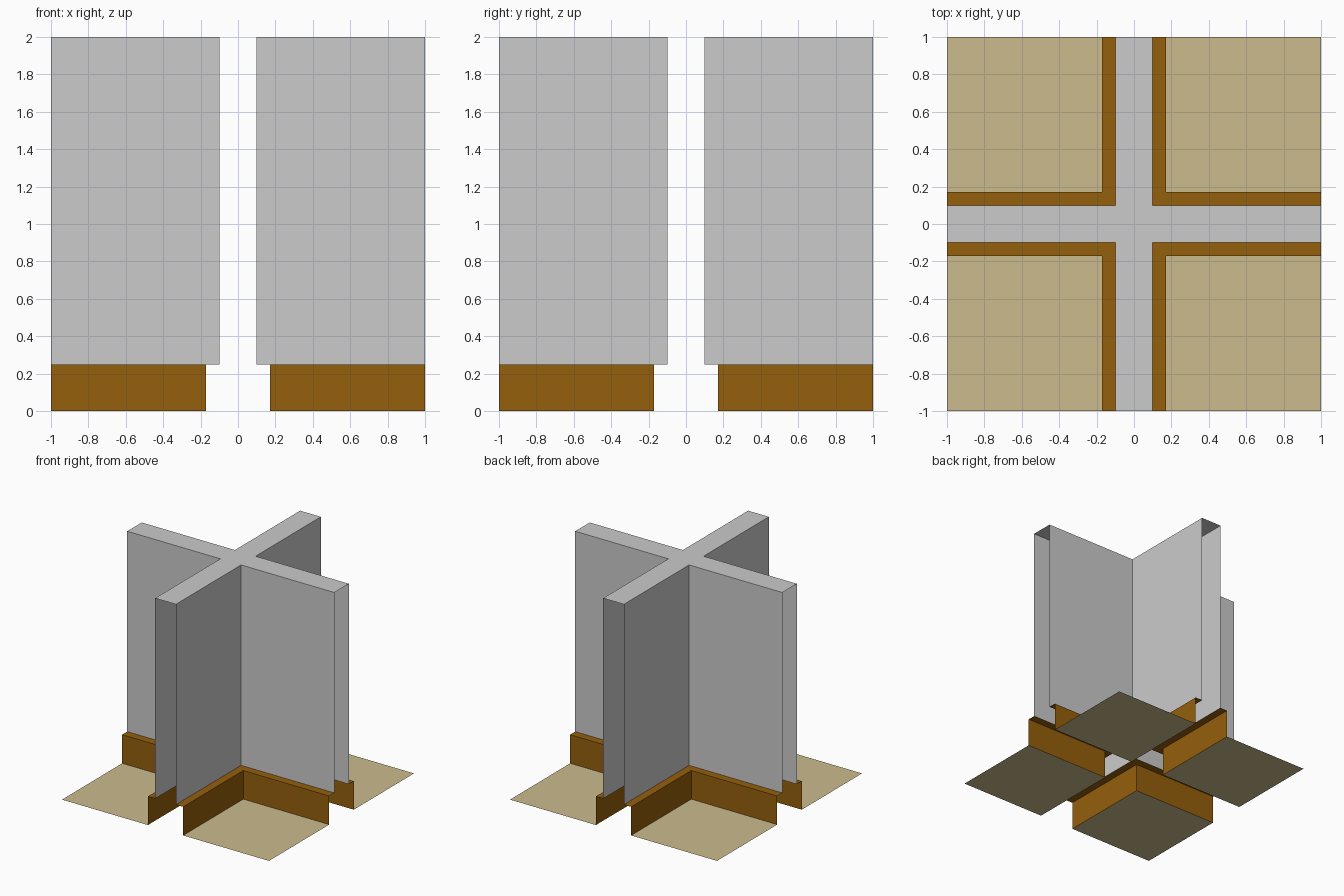
import bpy
import bmesh
from mathutils import Vector

if "Cube" in bpy.data.objects:
    bpy.data.objects.remove(bpy.data.objects["Cube"])

WALL, BASE, EDGE = 0.10, 0.17, 1.0   # wall offset, skirting offset, outer limit
SKIRT_H, TOP = 0.25, 2.0


def material(name, rgb):
    m = bpy.data.materials.new(name)
    m.diffuse_color = (*rgb, 1)
    m.use_nodes = True
    m.node_tree.nodes["Principled BSDF"].inputs["Base Color"].default_value = m.diffuse_color
    return m


grey = material("wall grey", (0.597, 0.597, 0.597))
brown = material("skirting brown", (0.300, 0.115, 0.0037))
sand = material("floor sand", (0.605, 0.497, 0.267))


def build(name, mat, polys):
    """polys: list of (points, outward direction)."""
    bm = bmesh.new()
    for pts, out in polys:
        f = bm.faces.new([bm.verts.new(p) for p in pts])
        f.normal_update()
        if f.normal.dot(Vector(out)) < 0:
            f.normal_flip()
    bmesh.ops.remove_doubles(bm, verts=bm.verts, dist=1e-5)
    me = bpy.data.meshes.new(name)
    bm.to_mesh(me)
    bm.free()
    me.materials.append(mat)
    ob = bpy.data.objects.new(name, me)
    bpy.context.collection.objects.link(ob)


def corner(sx, sy, d, z0, z1):
    """Two upright sheets meeting at an inside corner, facing the room."""
    a, b, c = (sx * EDGE, sy * d), (sx * d, sy * d), (sx * d, sy * EDGE)
    return [([(*p, z0), (*q, z0), (*q, z1), (*p, z1)], out)
            for p, q, out in ((a, b, (0, sy, 0)), (b, c, (sx, 0, 0)))]


# Four rooms: walls, skirting with a ledge on top, and floor
for sx, sy, label in ((1, -1, "front_right"), (-1, -1, "front_left"),
                      (1, 1, "back_right"), (-1, 1, "back_left")):
    build("wall_" + label, grey, corner(sx, sy, WALL, SKIRT_H, TOP))

    ledge = [(EDGE, WALL), (WALL, WALL), (WALL, EDGE),
             (BASE, EDGE), (BASE, BASE), (EDGE, BASE)]
    ledge_parts = [[ledge[i] for i in (0, 1, 4, 5)], [ledge[i] for i in (1, 2, 3, 4)]]
    build("skirting_" + label, brown, corner(sx, sy, BASE, 0, SKIRT_H) +
          [([(sx * x, sy * y, SKIRT_H) for x, y in part], (0, 0, 1))
           for part in ledge_parts])

    floor = [(BASE, BASE), (EDGE, BASE), (EDGE, EDGE), (BASE, EDGE)]
    build("floor_" + label, sand,
          [([(sx * x, sy * y, 0) for x, y in floor], (0, 0, 1))])

# Cross-shaped cap along the wall tops: centre square and four arms
W, E = WALL, EDGE
rects = [(-W, W, -W, W), (W, E, -W, W), (-E, -W, -W, W), (-W, W, W, E), (-W, W, -E, -W)]
build("wall_top", grey,
      [([(x0, y0, TOP), (x1, y0, TOP), (x1, y1, TOP), (x0, y1, TOP)], (0, 0, 1))
       for x0, x1, y0, y1 in rects])
